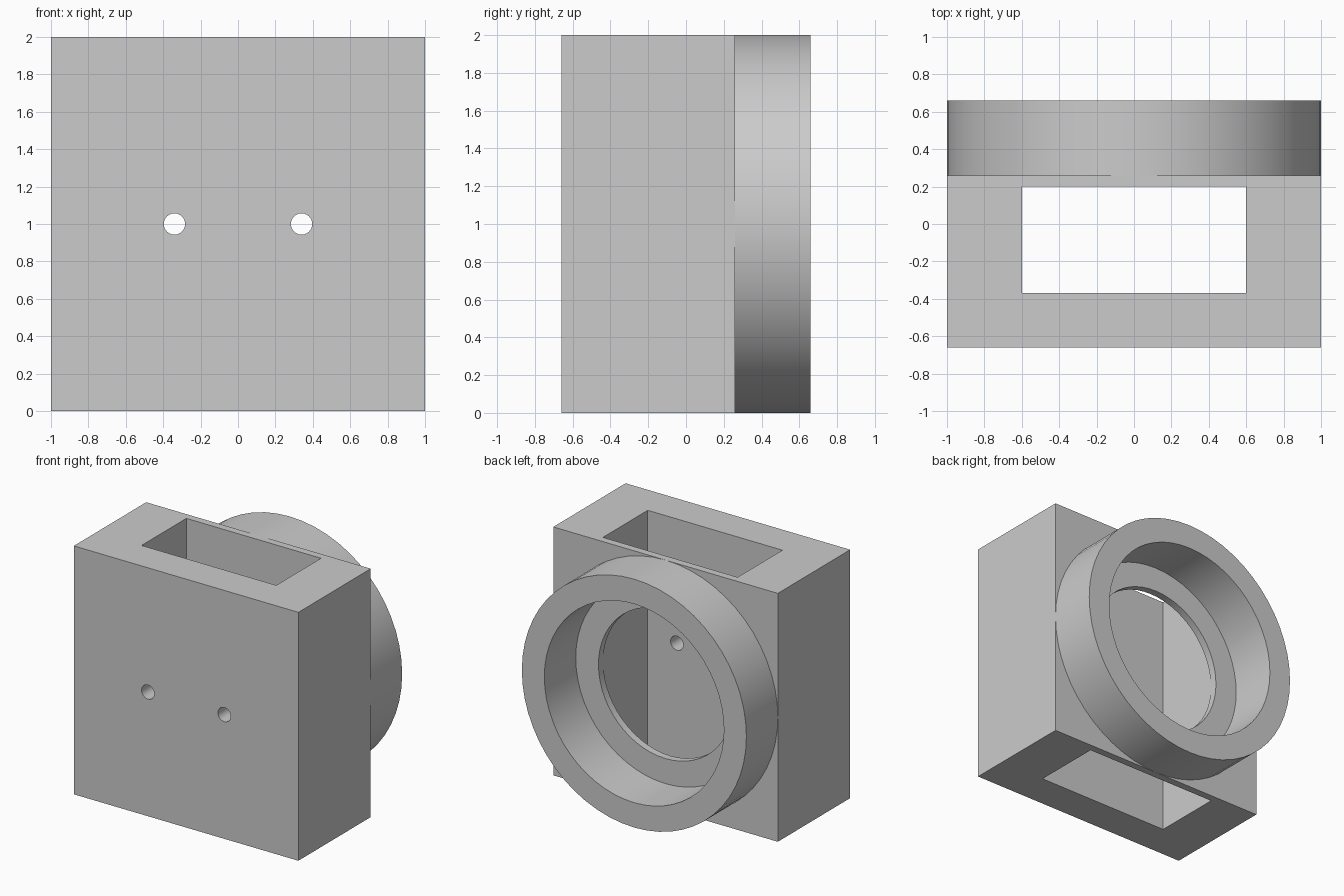
import bpy
import bmesh
from math import cos, sin, tau

cube = bpy.data.objects.get("Cube")
if cube:
    bpy.data.objects.remove(cube, do_unlink=True)

grey = bpy.data.materials.new("plain grey")
grey.use_nodes = True
colour = (0.6, 0.6, 0.6, 1)
grey.diffuse_color = colour
grey.node_tree.nodes["Principled BSDF"].inputs["Base Color"].default_value = colour


def make_object(name, bm):
    bmesh.ops.recalc_face_normals(bm, faces=bm.faces)
    mesh = bpy.data.meshes.new(name)
    bm.to_mesh(mesh)
    bm.free()
    mesh.materials.append(grey)
    obj = bpy.data.objects.new(name, mesh)
    bpy.context.collection.objects.link(obj)
    return obj


def box(name, low, high):
    bm = bmesh.new()
    bmesh.ops.create_cube(bm, size=1)
    for v in bm.verts:
        v.co = [(a + b) / 2 + c * (b - a) for a, b, c in zip(low, high, v.co)]
    return make_object(name, bm)


def circle(bm, radius, x, y, sides):
    """Ring of vertices around the y axis at height 1."""
    return [bm.verts.new((x + radius * cos(tau * i / sides), y,
                          1 + radius * sin(tau * i / sides))) for i in range(sides)]


def bridge(bm, a, b):
    for i in range(len(a)):
        j = (i + 1) % len(a)
        bm.faces.new((a[i], a[j], b[j], b[i]))


def cylinder(name, radius, x, y0, y1, sides):
    bm = bmesh.new()
    a, b = (circle(bm, radius, x, y, sides) for y in (y0, y1))
    bridge(bm, a, b)
    bm.faces.new(a)
    bm.faces.new(b)
    return make_object(name, bm)


def cut(obj, cutter):
    mod = obj.modifiers.new(cutter.name, "BOOLEAN")
    mod.operation = "DIFFERENCE"
    mod.solver = "EXACT"
    mod.object = cutter
    bpy.context.view_layer.objects.active = obj
    bpy.ops.object.modifier_apply(modifier=mod.name)
    bpy.data.objects.remove(cutter, do_unlink=True)


# Housing block with a vertical slot, a round rear opening and two front holes
housing = box("housing", (-1, -0.66, 0), (1, 0.26, 2))
cut(housing, box("slot_cutter", (-0.6, -0.37, -0.1), (0.6, 0.2, 2.1)))
cut(housing, cylinder("opening_cutter", 0.598, 0, 0.1, 0.4, 56))
for side in (-1, 1):
    cut(housing, cylinder("hole_cutter", 0.057, side * 0.34, -0.8, -0.2, 24))

# Round collar on the back
bm = bmesh.new()
loops = [circle(bm, r, 0, y, 56) for r, y in
         ((1, 0.26), (1, 0.66), (0.8, 0.66), (0.8, 0.26))]
for k in range(4):
    bridge(bm, loops[k], loops[(k + 1) % 4])
collar = make_object("rear_collar", bm)

# Smooth the round walls, keep the corners sharp
for obj in (housing, collar):
    bpy.ops.object.select_all(action="DESELECT")
    obj.select_set(True)
    bpy.context.view_layer.objects.active = obj
    bpy.ops.object.shade_smooth_by_angle(angle=0.5)
